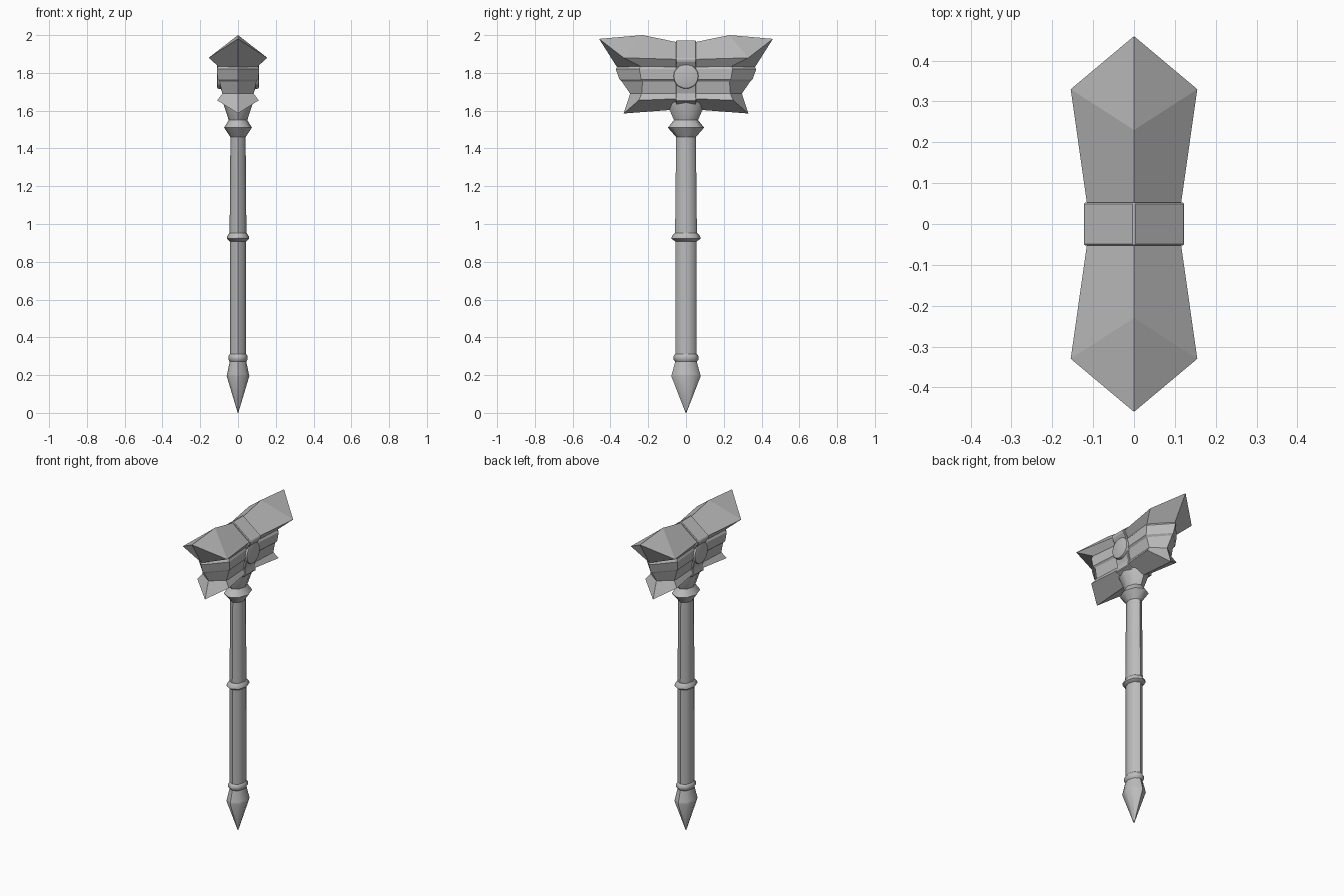
import bpy, bmesh, math

if "Cube" in bpy.data.objects:
    bpy.data.objects.remove(bpy.data.objects["Cube"])

# One plain grey for everything
GREY = (0.5, 0.5, 0.5, 1)
stone = bpy.data.materials.new("grey metal")
stone.use_nodes = True
stone.diffuse_color = GREY
stone.node_tree.nodes["Principled BSDF"].inputs["Base Color"].default_value = GREY


def finish(name, bm, smooth=None):
    bmesh.ops.remove_doubles(bm, verts=bm.verts, dist=0.0005)
    bmesh.ops.recalc_face_normals(bm, faces=bm.faces)
    mesh = bpy.data.meshes.new(name)
    bm.to_mesh(mesh)
    bm.free()
    mesh.materials.append(stone)
    obj = bpy.data.objects.new(name, mesh)
    bpy.context.collection.objects.link(obj)
    if smooth:
        bpy.ops.object.select_all(action="DESELECT")
        obj.select_set(True)
        bpy.context.view_layer.objects.active = obj
        bpy.ops.object.shade_smooth_by_angle(angle=math.radians(smooth))
    return obj


def lathe(name, profile, sides=8, flat=0.77):
    """Oval turned part from (radius along y, height) points, capped at both ends."""
    bm = bmesh.new()
    rings = []
    for r, z in profile:
        turns = [math.tau * i / sides for i in range(sides)]
        rings.append([bm.verts.new((r * flat * math.cos(a), r * math.sin(a), z)) for a in turns])
    for low, high in zip(rings, rings[1:]):
        for i in range(sides):
            j = (i + 1) % sides
            bm.faces.new((low[i], low[j], high[j], high[i]))
    bm.faces.new(rings[0])
    bm.faces.new(rings[-1])
    return finish(name, bm, 46)


# Handle parts, from the bottom up
lathe("pommel_spike", [(0.002, 0), (0.078, 0.195), (0.075, 0.205), (0.056, 0.275)])
lathe("pommel_ring", [(0.056, 0.27), (0.067, 0.283), (0.067, 0.3), (0.056, 0.312)])
lathe("lower_grip", [(0.056, 0.27), (0.056, 0.93)])
lathe("middle_ring", [(0.056, 0.908), (0.077, 0.922), (0.075, 0.935), (0.06, 0.952)])
lathe("upper_shaft", [(0.058, 0.93), (0.052, 1.48)])
lathe("head_socket", [(0.052, 1.46), (0.096, 1.51), (0.064, 1.55), (0.1, 1.635), (0.1, 1.66)])


# Hammer head: rows of (inner corner x, z), (side corner x, y, z), (prow y, z)
rows = [
    ((0.108, 1.87), (0.155, 0.33, 1.88), (0.46, 1.98)),
    ((0.085, 1.83), (0.105, 0.24, 1.835), (0.365, 1.83)),
    ((0.092, 1.82), (0.112, 0.247, 1.82), (0.372, 1.82)),
    ((0.092, 1.765), (0.108, 0.237, 1.765), (0.352, 1.765)),
    ((0.082, 1.755), (0.098, 0.23, 1.755), (0.34, 1.755)),
    ((0.07, 1.69), (0.083, 0.235, 1.69), (0.296, 1.69)),
    ((0.08, 1.665), (0.11, 0.25, 1.655), (0.33, 1.585)),
]
points = [((x, 0, z), side, (0, y, zp)) for (x, z), side, (y, zp) in rows]
faces = []
for (i0, s0, p0), (i1, s1, p1) in zip(points, points[1:]):
    faces += [(i0, s0, s1, i1), (s0, p0, p1, s1)]
ridge, peak, keel = (0, 0, 1.953), (0, 0.23, 2.0), (0, 0, 1.61)
inner, side, prow = points[0]
faces += [(ridge, peak, side, inner), (peak, prow, side)]
inner, side, prow = points[-1]
faces.append((inner, side, prow, keel))

bm = bmesh.new()
for sx in (1, -1):
    for sy in (1, -1):
        for face in faces:
            bm.faces.new([bm.verts.new((x * sx, y * sy, z)) for x, y, z in face])
finish("hammer_head", bm)

# Strap wrapped around the middle of the head
half = [(0.123, 1.877), (0.123, 1.862), (0.1, 1.828), (0.1, 1.75), (0.083, 1.69), (0.09, 1.65)]
outline = [(0, 1.973)] + half + [(0, 1.6)] + [(-x, z) for x, z in reversed(half)]
bm = bmesh.new()
base = bm.faces.new([bm.verts.new((x, -0.053, z)) for x, z in outline])
out = bmesh.ops.extrude_face_region(bm, geom=[base])
for v in out["geom"]:
    if isinstance(v, bmesh.types.BMVert):
        v.co.y = 0.053
strap = finish("head_strap", bm)
bevel = strap.modifiers.new("soft edges", "BEVEL")
bevel.width = 0.004
bevel.segments = 1

# Round studs on both sides of the strap
for label, s in (("left", 1), ("right", -1)):
    bm = bmesh.new()
    bmesh.ops.create_cone(bm, cap_ends=True, segments=20, radius1=0.066, radius2=0.066, depth=0.05)
    top = [e for e in bm.edges if all(v.co.z > 0 for v in e.verts)]
    bmesh.ops.bevel(bm, geom=top, offset=0.008, segments=2, affect="EDGES", profile=0.5)
    for v in bm.verts:
        x, y, z = v.co
        v.co = (s * (0.085 + z), y, 1.782 + x)
    finish(label + "_stud", bm, 40)
